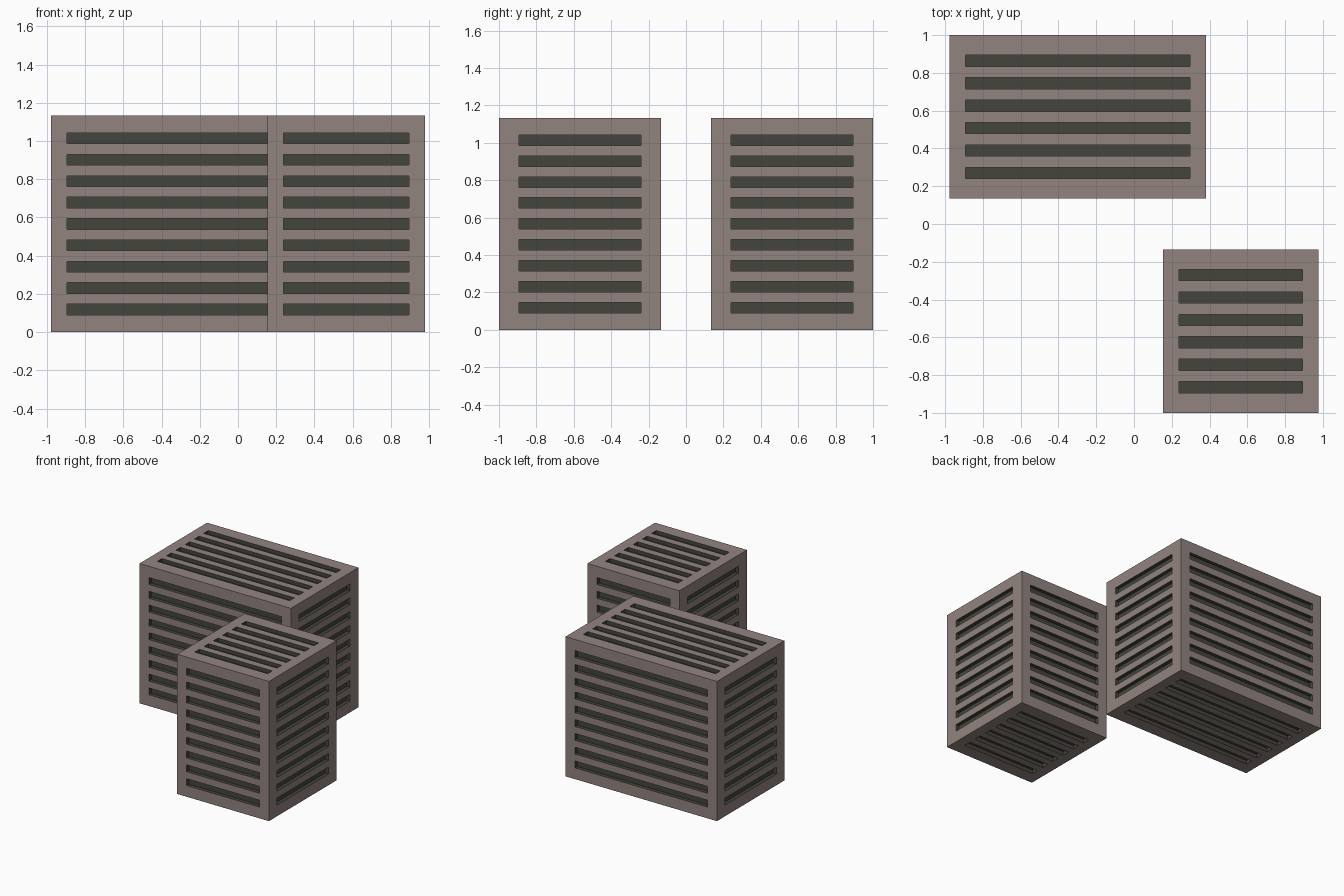
import bpy, bmesh
from mathutils import Vector

if "Cube" in bpy.data.objects:
    bpy.data.objects.remove(bpy.data.objects["Cube"])

DEPTH = 0.03                         # how far the slots sink in
MARGIN = (0.085, 0.106, 0.091)       # solid border along x, y, z


def material(name, color):
    m = bpy.data.materials.new(name)
    m.diffuse_color = color
    m.use_nodes = True
    m.node_tree.nodes["Principled BSDF"].inputs["Base Color"].default_value = m.diffuse_color
    return m


shell_mat = material("shell", (0.288, 0.231, 0.216, 1))
slot_mat = material("slot", (0.06, 0.06, 0.048, 1))


def add_panel(bm, lo, hi, axis, side, along, across, count):
    """One wall: a flat border with a stack of recessed slots."""
    normal = Vector((0, 0, 0))
    normal[axis] = side
    a0, a1, b0, b1 = lo[along], hi[along], lo[across], hi[across]
    us = [a0, a0 + MARGIN[along], a1 - MARGIN[along], a1]
    start, end = b0 + MARGIN[across], b1 - MARGIN[across]
    n = 2 * count - 1
    vs = [b0] + [start + (end - start) * i / n for i in range(n + 1)] + [b1]

    def point(u, v):
        p = Vector((0, 0, 0))
        p[axis] = hi[axis] if side > 0 else lo[axis]
        p[along], p[across] = u, v
        return bm.verts.new(p)

    grid = [[point(u, v) for u in us] for v in vs]
    for j in range(len(vs) - 1):
        for i in range(3):
            ring = [grid[j][i], grid[j][i + 1], grid[j + 1][i + 1], grid[j + 1][i]]
            face = bm.faces.new(ring)
            face.normal_update()
            if face.normal.dot(normal) < 0:
                face.normal_flip()
            if i == 1 and j % 2 == 1:
                # sunken slot: floor plus four side walls
                floor = [bm.verts.new(v.co - normal * DEPTH) for v in face.verts]
                rim = list(face.verts)
                bm.faces.remove(face)
                bm.faces.new(floor).material_index = 1
                for k in range(4):
                    m = (k + 1) % 4
                    wall = bm.faces.new((rim[k], rim[m], floor[m], floor[k]))
                    wall.material_index = 1


def vented_box(name, lo, hi):
    bm = bmesh.new()
    for side in (-1, 1):
        add_panel(bm, lo, hi, 1, side, 0, 2, 9)   # front and back
        add_panel(bm, lo, hi, 0, side, 1, 2, 9)   # left and right
        add_panel(bm, lo, hi, 2, side, 0, 1, 6)   # bottom and top
    mesh = bpy.data.meshes.new(name)
    bm.to_mesh(mesh)
    bm.free()
    mesh.materials.append(shell_mat)
    mesh.materials.append(slot_mat)
    bpy.context.collection.objects.link(bpy.data.objects.new(name, mesh))


vented_box("wide_vented_box", (-0.978, 0.134, 0), (0.381, 1.0, 1.133))
vented_box("narrow_vented_box", (0.153, -1.0, 0), (0.978, -0.134, 1.133))
